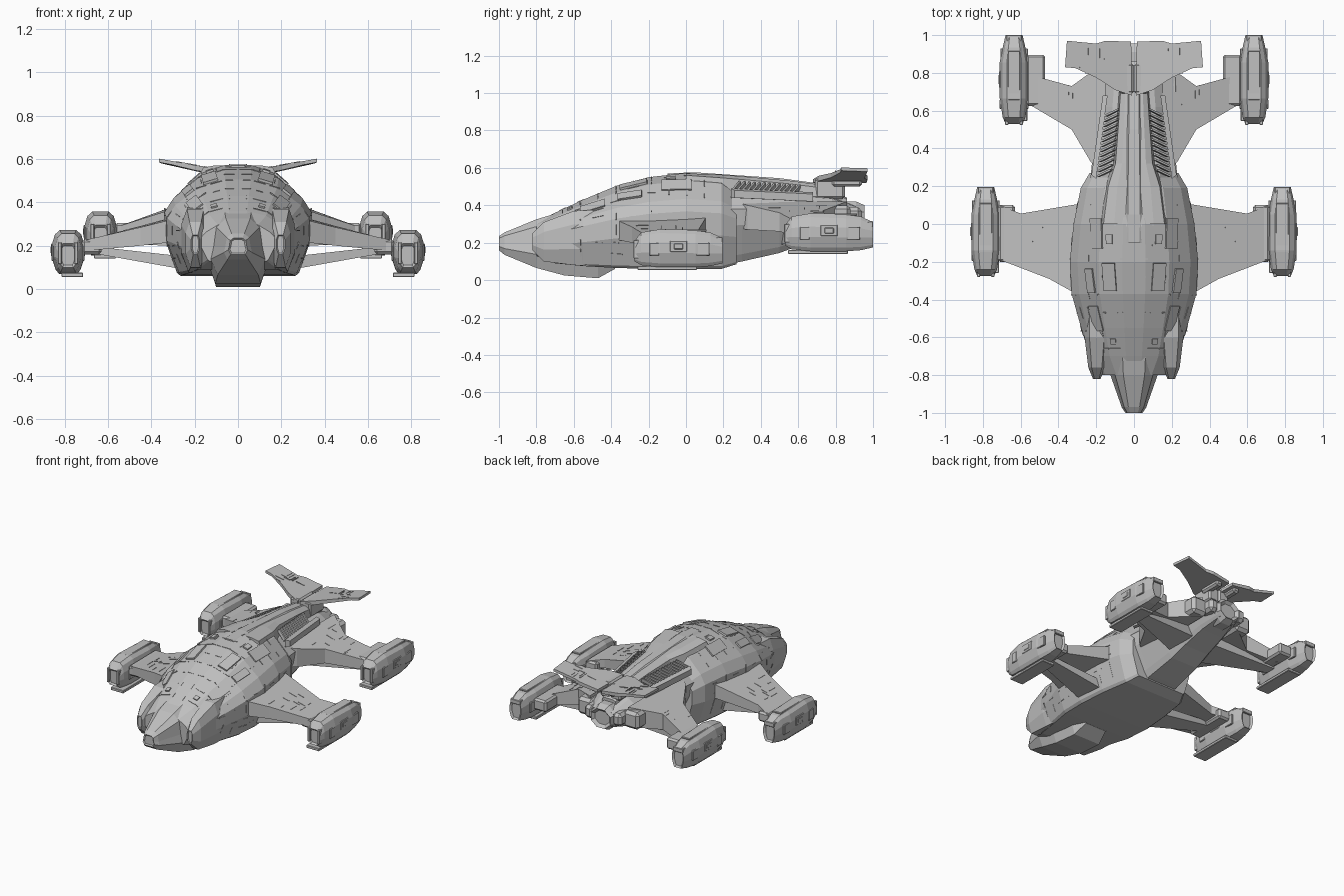
import bpy
import bmesh
import random
from mathutils import Matrix, Vector
from mathutils.bvhtree import BVHTree

if "Cube" in bpy.data.objects:
    bpy.data.objects.remove(bpy.data.objects["Cube"])

random.seed(4)
GREY = (0.53, 0.53, 0.53, 1)
grey = bpy.data.materials.new("hull grey")
grey.use_nodes = True
grey.diffuse_color = GREY
grey.node_tree.nodes["Principled BSDF"].inputs["Base Color"].default_value = GREY


def finish(name, bm, mirror=False):
    """Turn a bmesh into a flat shaded object, optionally mirrored on x."""
    bmesh.ops.recalc_face_normals(bm, faces=bm.faces)
    mesh = bpy.data.meshes.new(name)
    bm.to_mesh(mesh)
    bm.free()
    mesh.materials.append(grey)
    obj = bpy.data.objects.new(name, mesh)
    bpy.context.collection.objects.link(obj)
    if mirror:
        obj.modifiers.new("mirror", "MIRROR")
    return obj


def loft(half, stations, cx=0.0, inset=0.0):
    """Skin a symmetric section along y; stations are (y, half width, top, bottom)."""
    bm = bmesh.new()
    section = half + [(-u, v) for u, v in reversed(half)]
    rings = [[bm.verts.new((cx + u * w, y, b + v * (t - b))) for u, v in section]
             for y, w, t, b in stations]
    n = len(section)
    for a, b in zip(rings, rings[1:]):
        for i in range(n):
            j = (i + 1) % n
            bm.faces.new((a[i], a[j], b[j], b[i]))
    caps = [bm.faces.new(rings[0]), bm.faces.new(rings[-1])]
    bmesh.ops.recalc_face_normals(bm, faces=bm.faces)
    if inset:
        bmesh.ops.inset_individual(bm, faces=caps, thickness=inset, depth=-inset)
    return bm


def slab(name, corners):
    """Mirrored prism from (x, y, top, bottom) corners."""
    bm = bmesh.new()
    top = [bm.verts.new((x, y, t)) for x, y, t, b in corners]
    low = [bm.verts.new((x, y, b)) for x, y, t, b in corners]
    bm.faces.new(top)
    bm.faces.new(low)
    n = len(corners)
    for i in range(n):
        j = (i + 1) % n
        bm.faces.new((top[i], top[j], low[j], low[i]))
    return finish(name, bm, True)


def block(bm, centre, size, basis=Matrix.Identity(3)):
    """Add a box to a bmesh."""
    m = Matrix.Translation(centre) @ basis.to_4x4() @ Matrix.Diagonal((*size, 1))
    bmesh.ops.create_cube(bm, size=1, matrix=m)


def boxes(name, items, bevel=0.0):
    bm = bmesh.new()
    for centre, size in items:
        block(bm, centre, size)
    if bevel:
        bmesh.ops.bevel(bm, geom=bm.edges[:], offset=bevel, segments=1, affect='EDGES')
    return finish(name, bm, True)


# Main hull shell
HULL = [(.18, 1), (.55, .92), (.88, .73), (1, .6), (1, .36), (.83, .03), (.78, 0)]
hull = finish("main_hull", loft(HULL, [
    (-.8, .17, .31, .13), (-.7, .235, .36, .09), (-.55, .28, .43, .075),
    (-.37, .33, .505, .065), (-.2, .34, .55, .06), (0, .32, .573, .06),
    (.19, .282, .555, .06), (.27, .235, .49, .085)]))

# Rear boom, narrow underneath
BOOM = [(.2, 1), (.6, .95), (1, .72), (.95, .5), (.62, .1), (.5, 0)]
finish("rear_boom", loft(BOOM, [
    (.15, .24, .5, .07), (.3, .225, .49, .1), (.5, .205, .47, .145), (.62, .19, .46, .19),
    (.78, .17, .445, .24), (.93, .12, .39, .28)], inset=.012))

# Nose with a broad flat chin
NOSE = [(.45, 1), (.8, .85), (.9, .5), (1, .28), (.75, 0)]
finish("nose", loft(NOSE, [
    (-1, .045, .235, .16), (-.97, .065, .255, .135), (-.8, .125, .325, .065),
    (-.65, .14, .37, .025), (-.47, .135, .38, .01), (-.38, .11, .3, .06)], inset=.008))

# Cheek pods beside the nose
POD = [(.6, 1), (1, .75), (1, .3), (.5, 0)]
finish("cheek_pod", loft(POD, [
    (-.82, .02, .25, .16), (-.76, .045, .31, .1), (-.6, .065, .37, .08),
    (-.4, .06, .38, .07)], cx=.197, inset=.006), True)

# Dorsal spine and its raised centre rib
SPINE = [(.55, 1), (.85, .85), (1, 0)]
finish("dorsal_spine", loft(SPINE, [
    (.0, .19, .571, .5), (.2, .16, .563, .45), (.32, .115, .553, .44),
    (.55, .095, .532, .42), (.76, .08, .505, .4), (.86, .06, .44, .38)]))
finish("centre_rib", loft(SPINE, [
    (-.1, .05, .57, .5), (.05, .06, .576, .5), (.5, .05, .545, .45),
    (.74, .045, .513, .42)]))

# Vent louvres between the spine and the flanks
louvres = bmesh.new()
for i in range(13):
    f = i / 12
    block(louvres, (.155 - .04 * f, .27 + .32 * f, .498 - .018 * f), (.09, .01, .025),
          Matrix.Rotation(.5, 3, 'Y') @ Matrix.Rotation(-.4, 3, 'Z'))
finish("vent_louvres", louvres, True)
slab("vent_frame", [(.2, .24, .49, .44), (.225, .26, .48, .44),
                    (.165, .68, .46, .42), (.14, .68, .47, .42)])

# Front and rear wings
front_wing = slab("front_wing", [
    (.27, -.39, .33, .22), (.45, -.29, .285, .2), (.71, -.19, .225, .175),
    (.71, .1, .225, .175), (.6, .055, .25, .19), (.27, .11, .34, .24)])
rear_wing = slab("rear_wing", [
    (.15, .26, .42, .28), (.23, .33, .4, .27), (.33, .5, .36, .26), (.55, .63, .29, .22),
    (.55, .79, .29, .22), (.33, .73, .37, .26), (.15, .86, .42, .28)])
slab("front_wing_brace", [(.25, -.22, .15, .09), (.7, -.12, .2, .17),
                          (.7, -.04, .2, .17), (.25, -.02, .15, .09)])
slab("rear_wing_brace", [(.1, .5, .27, .19), (.56, .66, .26, .21),
                         (.56, .73, .26, .21), (.1, .7, .29, .22)])

# Wing tip mounts
boxes("wing_mounts", [((.675, -.05, .195), (.09, .3, .07)),
                      ((.52, .76, .265), (.1, .27, .08))], .012)

# Engine nacelles
NACELLE = [(.5, 1), (.8, .9), (1, .65), (1, .38), (.75, .1), (.55, 0)]


def nacelle(name, dx, dy, dz):
    stations = [(-.235, .045, .045, -.065), (-.2, .06, .09, -.085), (-.1, .076, .107, -.096),
                (.09, .076, .1, -.096), (.17, .06, .09, -.09), (.235, .045, .06, -.075)]
    finish(name, loft(NACELLE, [(y + dy, w, t + dz, b + dz) for y, w, t, b in stations],
                      cx=dx, inset=.012), True)
    parts = [((-.02, -.06, -.1), (.1, .32, .02)),      # lower skid
             ((0, .02, .1), (.065, .26, .012)),        # top cover
             ((.038, -.215, 0), (.018, .05, .1)),      # intake lips
             ((-.038, -.215, 0), (.018, .05, .1)),
             ((0, .2, .05), (.08, .07, .03))]          # exhaust hood
    for side in (-1, 1):
        parts += [((side * .074, 0, .015), (.01, .09, .06)),
                  ((side * .077, 0, .015), (.01, .05, .03)),
                  ((side * .066, .13, 0), (.014, .07, .07)),
                  ((side * .071, -.13, 0), (.01, .05, .07))]
    boxes(name + "_fittings", [(Vector(c) + Vector((dx, dy, dz)), s) for c, s in parts], .003)


nacelle("front_nacelle", .785, -.04, .165)
nacelle("rear_nacelle", .635, .765, .25)

# Tail mount and twin tail fins
boxes("tail_mount", [((.04, .77, .49), (.08, .16, .11)),
                     ((.07, .86, .52), (.05, .16, .04))], .012)
tail_fin = slab("tail_fin", [
    (.01, .68, .54, .52), (.1, .71, .558, .53), (.2, .775, .572, .548),
    (.31, .825, .592, .575), (.365, .83, .602, .585), (.355, .97, .598, .58),
    (.2, .955, .565, .545), (.15, .97, .56, .535), (.015, .965, .54, .52)])

# Rear engine block and central exhaust
boxes("rear_engine_blocks", [((.18, .78, .34), (.12, .2, .12)),
                             ((.11, .88, .345), (.07, .12, .09))], .02)
finish("exhaust_nozzle", loft([(.41, 1), (1, .71), (1, .29), (.41, 0)], [
    (.84, .09, .42, .25), (.91, .09, .42, .25), (.955, .075, .4, .27)], inset=.02))

# Raised hatches and fine seams that follow the surfaces
details = bmesh.new()


def skin(obj):
    return BVHTree.FromPolygons([v.co for v in obj.data.vertices],
                                [p.vertices for p in obj.data.polygons])


def stick(tree, origin, direction, size):
    """Lay a plate where a ray meets a surface."""
    hit, normal = tree.ray_cast(Vector(origin), Vector(direction))[:2]
    if hit is None:
        return
    along = (Vector((0, 1, 0)) - normal * normal.y).normalized()
    basis = Matrix((along.cross(normal), along, normal)).transposed()
    block(details, hit, size, basis)


def seam(tree, origin, direction):
    length = random.uniform(.03, .07)
    size = random.choice(((.005, length, .005), (length, .005, .005)))
    stick(tree, origin, direction, size)


DOWN, INWARD = (0, 0, -1), (-1, 0, 0)
hull_skin = skin(hull)
for x, y, w, d, h in [(.13, -.28, .07, .15, .022), (.13, -.08, .035, .05, .02),
                      (.11, -.62, .03, .03, .015), (.23, -.3, .05, .13, .02),
                      (.2, -.05, .08, .16, .01), (.2, -.5, .06, .14, .012)]:
    stick(hull_skin, (x, y, 2), DOWN, (w, d, h))
for row in range(9):
    y = -.66 + row * .095
    for x in (.04, .1, .17, .24):
        seam(hull_skin, (x, y, 2), DOWN)
    for z in (.14, .2, .27, .34):
        seam(hull_skin, (2, y, z), INWARD)
for obj, xs, ys in [(front_wing, (.4, .6), (-.25, .05)), (rear_wing, (.25, .45), (.45, .75)),
                    (tail_fin, (.1, .32), (.78, .93))]:
    tree = skin(obj)
    for i in range(10):
        seam(tree, (random.uniform(*xs), random.uniform(*ys), 2), DOWN)
finish("surface_details", details, True)
